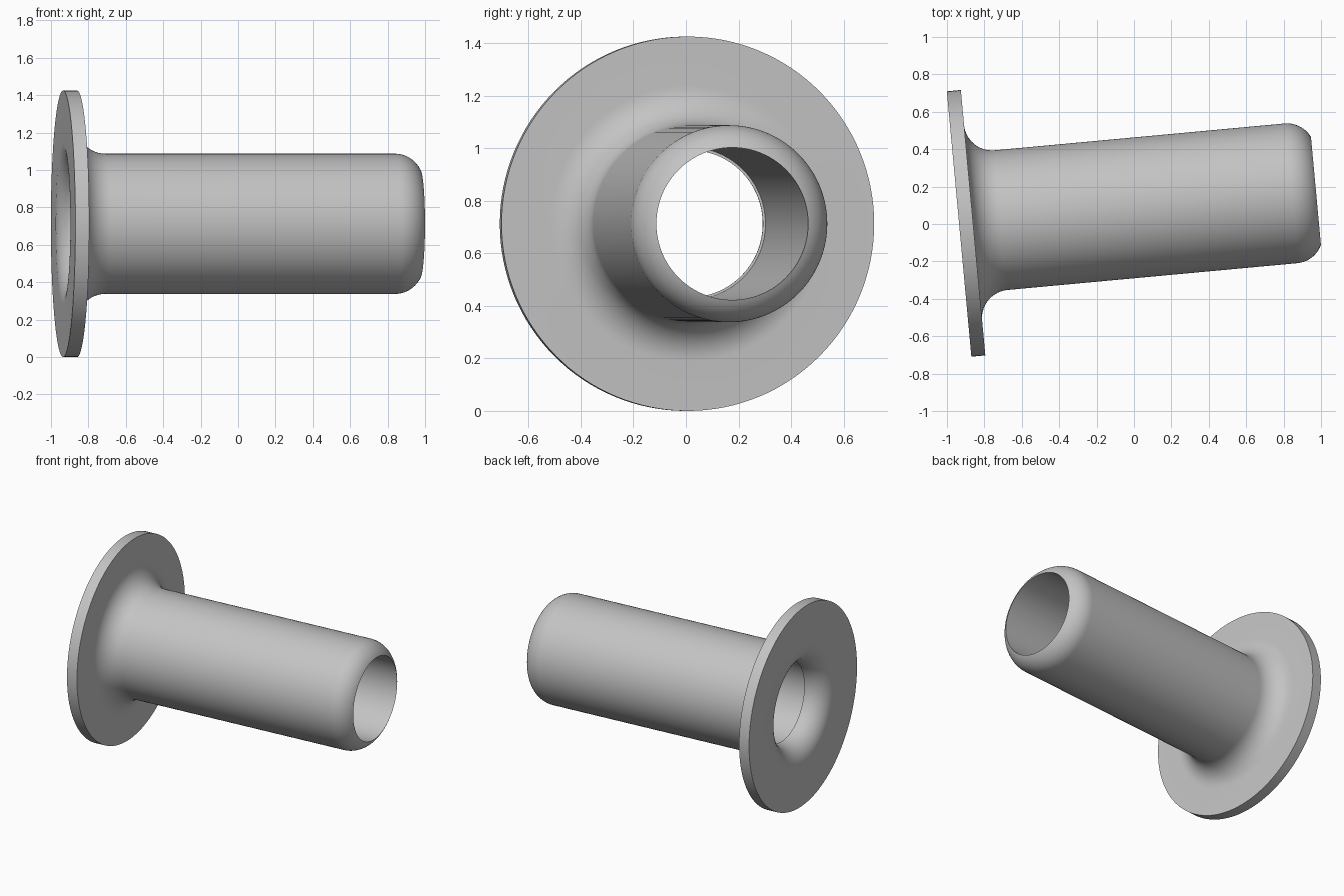
import bpy
import bmesh
from math import sin, cos, pi, asin, radians
from mathutils import Matrix, Vector

cube = bpy.data.objects.get("Cube")
if cube:
    bpy.data.objects.remove(cube, do_unlink=True)

SEGMENTS = 128
FLANGE_R, FLANGE_T = 0.7125, 0.075
SLEEVE_R, BORE_R, THROAT_R = 0.375, 0.29, 0.28
ROUND, LENGTH = 0.15, 1.916


def arc(axial, radial, start, end, steps=14):
    """Profile points (axial, radial) on a circle of the shared rounding radius."""
    angles = [start + (end - start) * i / steps for i in range(steps + 1)]
    return [(axial + ROUND * cos(a), radial + ROUND * sin(a)) for a in angles]


# Plain grey metal
grey = bpy.data.materials.new("grey metal")
grey.use_nodes = True
colour = (0.55, 0.55, 0.55, 1)
grey.diffuse_color = colour
grey.node_tree.nodes["Principled BSDF"].inputs["Base Color"].default_value = colour

# Closed wall profile: flange, fillet, sleeve, rounded tip, bore, flared mouth
tip_angle = asin((BORE_R - SLEEVE_R + ROUND) / ROUND)
tip_axial = LENGTH - ROUND * cos(tip_angle)
profile = [(0, FLANGE_R), (FLANGE_T, FLANGE_R)]
profile += arc(FLANGE_T + ROUND, SLEEVE_R + ROUND, pi, 1.5 * pi)
profile += arc(tip_axial, SLEEVE_R - ROUND, pi / 2, tip_angle)
profile += [(ROUND, BORE_R)]
profile += arc(ROUND, THROAT_R + ROUND, 1.5 * pi, pi)

# Revolve the profile around the sleeve axis
bm = bmesh.new()
verts = [bm.verts.new((a, 0, r)) for a, r in profile]
edges = [bm.edges.new((v, verts[(i + 1) % len(verts)])) for i, v in enumerate(verts)]
bmesh.ops.spin(bm, geom=verts + edges, cent=(0, 0, 0), axis=Vector((1, 0, 0)),
               angle=2 * pi, steps=SEGMENTS, use_duplicate=False)
bmesh.ops.remove_doubles(bm, verts=bm.verts[:], dist=0.0001)
bmesh.ops.recalc_face_normals(bm, faces=bm.faces[:])

# Turn slightly to the side and set on the ground
place = Matrix.Translation((-0.935, 0, FLANGE_R)) @ Matrix.Rotation(radians(5.28), 4, "Z")
bm.transform(place)
mesh = bpy.data.meshes.new("flanged_sleeve")
bm.to_mesh(mesh)
bm.free()
mesh.materials.append(grey)

sleeve = bpy.data.objects.new("flanged_sleeve", mesh)
bpy.context.collection.objects.link(sleeve)
bpy.ops.object.select_all(action="DESELECT")
sleeve.select_set(True)
bpy.context.view_layer.objects.active = sleeve
bpy.ops.object.shade_smooth_by_angle(angle=radians(30))
